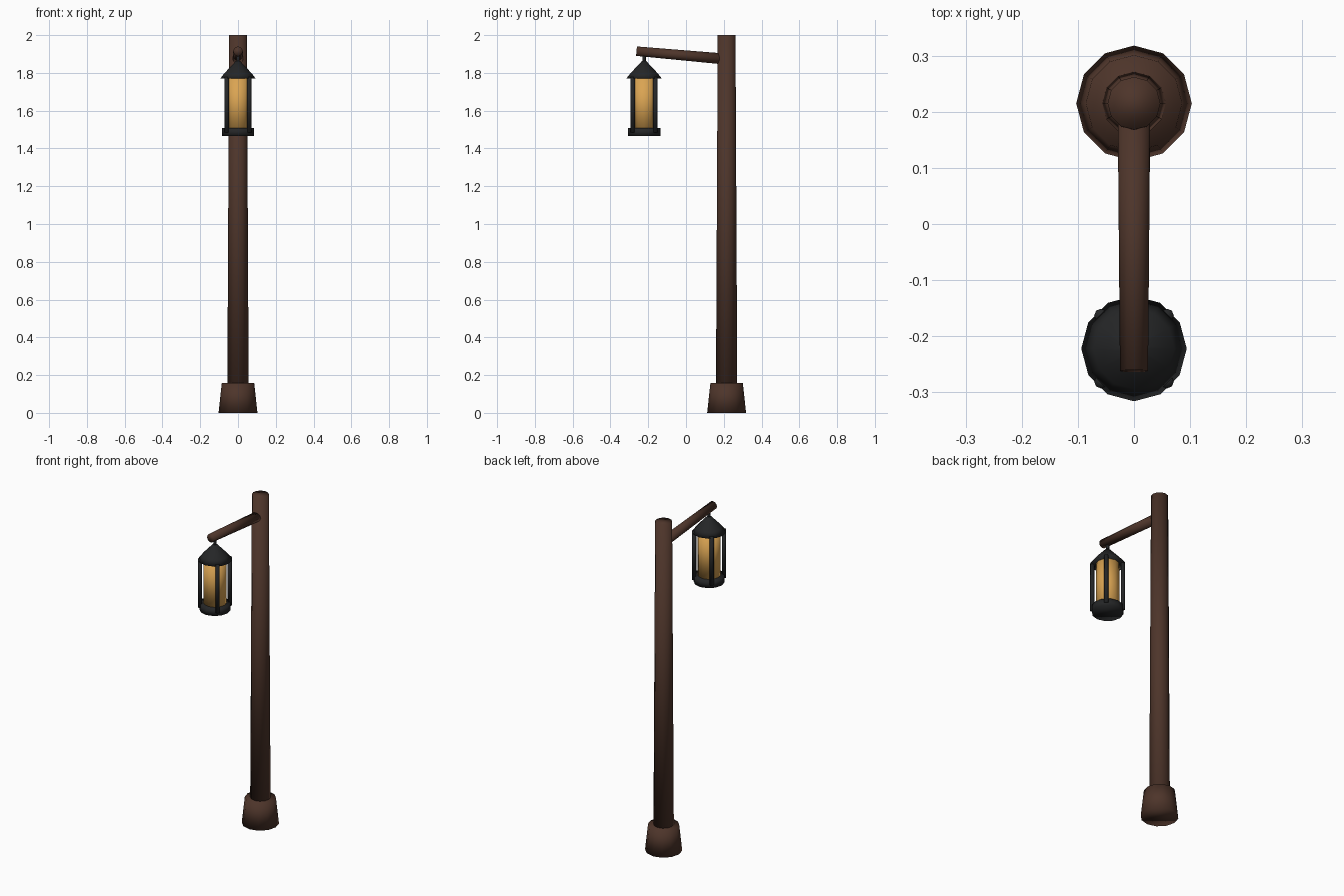
import bpy, math
from mathutils import Vector

cube = bpy.data.objects.get("Cube")
if cube:
    bpy.data.objects.remove(cube, do_unlink=True)


def material(name, color):
    m = bpy.data.materials.new(name)
    m.use_nodes = True
    m.diffuse_color = color
    bsdf = next(n for n in m.node_tree.nodes if n.type == 'BSDF_PRINCIPLED')
    bsdf.inputs["Base Color"].default_value = color
    return m


wood = material("dark wood", (0.075, 0.035, 0.023, 1))
metal = material("black iron", (0.018, 0.019, 0.020, 1))
glass = material("amber glass", (0.70, 0.37, 0.085, 1))


def lathe(name, start, rings, mat, sides=12, axis=(0, 0, 1)):
    """Closed round part from (radius, distance along axis) rings."""
    turn = Vector((0, 0, 1)).rotation_difference(Vector(axis))
    verts, faces = [], []
    for r, h in rings:
        for i in range(sides):
            a = math.tau * i / sides
            p = Vector((r * math.cos(a), r * math.sin(a), h))
            verts.append(Vector(start) + turn @ p)
    for k in range(len(rings) - 1):
        for i in range(sides):
            j = (i + 1) % sides
            a, b = k * sides, (k + 1) * sides
            faces.append((a + i, a + j, b + j, b + i))
    last = (len(rings) - 1) * sides
    faces.append(tuple(reversed(range(sides))))
    faces.append(tuple(range(last, last + sides)))
    mesh = bpy.data.meshes.new(name)
    mesh.from_pydata(verts, [], faces)
    mesh.materials.append(mat)
    mesh.shade_smooth()
    obj = bpy.data.objects.new(name, mesh)
    bpy.context.collection.objects.link(obj)
    return obj


POST_Y, LAMP_Y = 0.215, -0.222

# Wooden post, foot and slightly rising arm
lathe("post_foot", (0, POST_Y, 0), [(0.103, 0), (0.086, 0.157)], wood)
lathe("post", (0, POST_Y, 0), [(0.057, 0.02), (0.047, 2.0)], wood)
arm_start, arm_end = Vector((0, 0.20, 1.874)), Vector((0, -0.262, 1.915))
arm = arm_end - arm_start
lathe("arm", arm_start, [(0.029, 0), (0.025, arm.length)], wood, axis=arm)

# Hanging lantern
lamp = (0, LAMP_Y, 0)
lathe("hanger", lamp, [(0.009, 1.84), (0.009, 1.91)], metal, sides=8)
lathe("lantern_roof", lamp,
      [(0.094, 1.770), (0.072, 1.798), (0.012, 1.862)], metal)
lathe("lantern_glass", lamp, [(0.064, 1.49), (0.064, 1.785)], glass)
lathe("lantern_base", lamp, [(0.086, 1.465), (0.086, 1.508)], metal)

# Four corner bars
for sx, side in ((1, "left"), (-1, "right")):
    for sy, end in ((-1, "front"), (1, "back")):
        lathe(f"lantern_bar_{end}_{side}",
              (sx * 0.059, LAMP_Y + sy * 0.059, 0),
              [(0.012, 1.485), (0.012, 1.778)], metal, sides=8)
